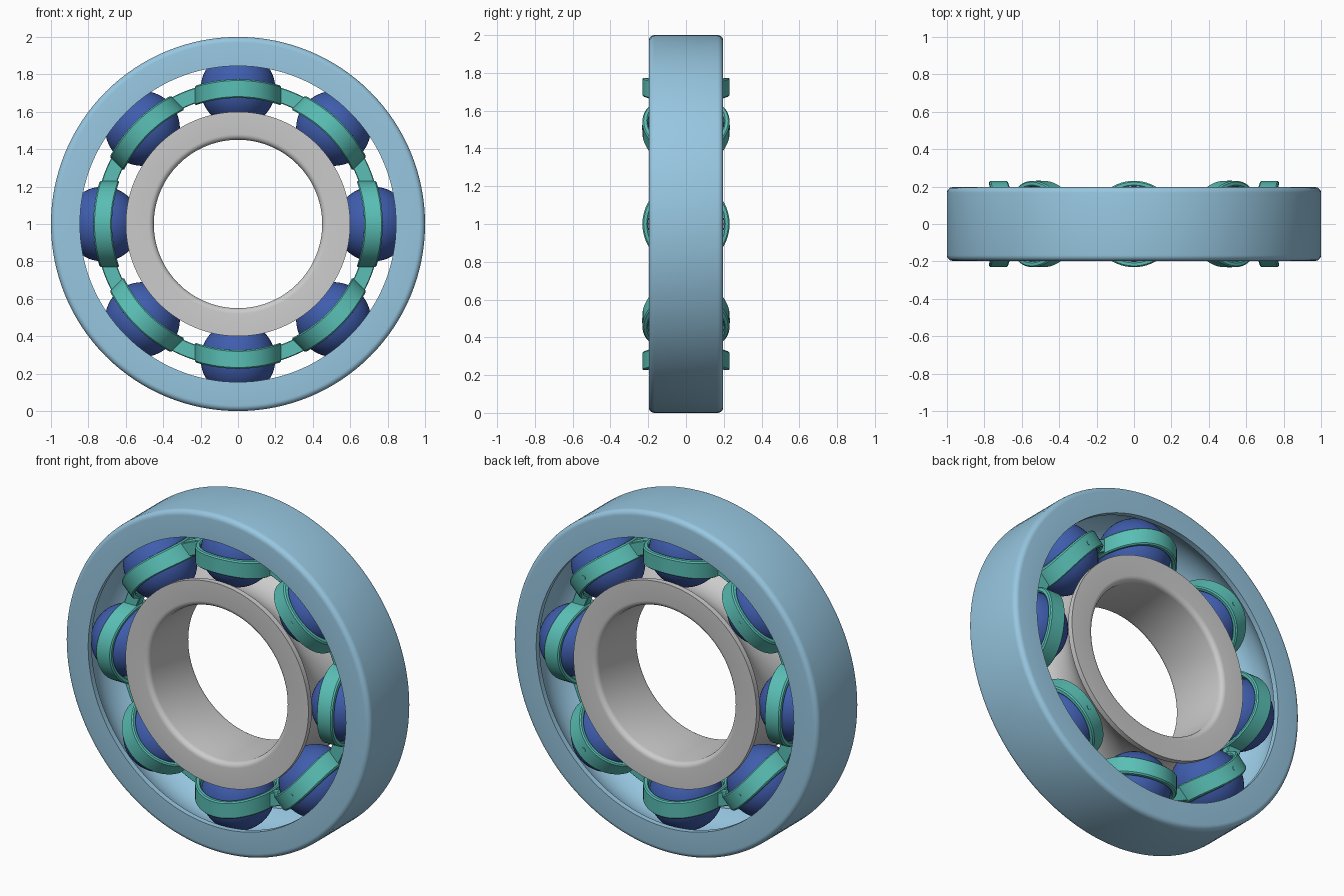
import bpy, bmesh
from math import sin, cos, pi, sqrt, asin
from mathutils import Matrix, Vector

if "Cube" in bpy.data.objects:
    bpy.data.objects.remove(bpy.data.objects["Cube"])

CENTRE = Vector((0, 0, 1))
PITCH, BALL_R, HALF_W = 0.722, 0.2, 0.197
COUNT = 8


def material(name, rgb):
    m = bpy.data.materials.new(name)
    m.diffuse_color = (*rgb, 1)
    m.use_nodes = True
    m.node_tree.nodes["Principled BSDF"].inputs["Base Color"].default_value = m.diffuse_color
    return m


BLUE = material("light_blue", (0.31, 0.57, 0.75))
NAVY = material("navy", (0.05, 0.11, 0.42))
TEAL = material("teal", (0.10, 0.52, 0.46))


def finish(name, bm, mat=None):
    bmesh.ops.recalc_face_normals(bm, faces=bm.faces)
    me = bpy.data.meshes.new(name)
    bm.to_mesh(me)
    bm.free()
    ob = bpy.data.objects.new(name, me)
    bpy.context.collection.objects.link(ob)
    if mat:
        me.materials.append(mat)
    bpy.ops.object.select_all(action='DESELECT')
    ob.select_set(True)
    bpy.context.view_layer.objects.active = ob
    bpy.ops.object.shade_smooth_by_angle(angle=0.6)
    return ob


def loft(bm, rings, closed=True):
    """Skin a list of closed cross-sections."""
    vs = [[bm.verts.new(p) for p in r] for r in rings]
    n = len(vs[0])
    for i in range(len(vs) if closed else len(vs) - 1):
        a, b = vs[i], vs[(i + 1) % len(vs)]
        for j in range(n):
            k = (j + 1) % n
            bm.faces.new((a[j], a[k], b[k], b[j]))
    if not closed:
        bm.faces.new(vs[0])
        bm.faces.new(vs[-1])


def lathe(name, profile, mat=None, seg=128):
    """Revolve (radius, y) points round the bearing axis."""
    bm = bmesh.new()
    loft(bm, [[CENTRE + Vector((r * cos(a), y, r * sin(a))) for r, y in profile]
              for a in (2 * pi * i / seg for i in range(seg))])
    return finish(name, bm, mat)


def groove(edge_r, sign, n=16, r=0.205):
    """Raceway arc from +y to -y, ending at the shoulder radius."""
    y0 = sqrt(r * r - (edge_r - PITCH) ** 2)
    a0 = asin(y0 / r)
    return [(PITCH + sign * r * cos(a), r * sin(a))
            for a in (a0 - 2 * a0 * i / n for i in range(n + 1))]


def rounded(r, sign, f=0.03, n=5):
    """Two filleted corners from -y to +y on the plain side of a ring."""
    q = [(r - sign * f * (1 - cos(a)), -HALF_W + f - f * sin(a))
         for a in (pi / 2 * (1 - i / n) for i in range(n + 1))]
    return q + [(x, -y) for x, y in reversed(q)]


# Races
lathe("outer_race", [(0.845, HALF_W)] + groove(0.845, 1) + [(0.845, -HALF_W)]
      + rounded(1.0, 1), BLUE)
lathe("inner_race", [(0.6, HALF_W)] + groove(0.6, -1) + [(0.6, -HALF_W)]
      + rounded(0.45, -1))


def around(i):
    return Matrix.Translation(CENTRE) @ Matrix.Rotation(i * 2 * pi / COUNT, 4, 'Y')


def section(lo, hi, a, b, c=0.007):
    """Rectangle with chamfered corners."""
    return [(lo + c, a), (hi - c, a), (hi, a + c), (hi, b - c),
            (hi - c, b), (lo + c, b), (lo, b - c), (lo, a + c)]


for i in range(COUNT):
    m = around(i)
    # Ball
    bm = bmesh.new()
    bmesh.ops.create_uvsphere(bm, u_segments=48, v_segments=24, radius=BALL_R,
                              matrix=m @ Matrix.Translation((0, 0, PITCH)))
    finish(f"ball_{i + 1}", bm, NAVY)

    # Cage pocket hoop, bent along the pitch circle
    bm = bmesh.new()
    rings = []
    for k in range(64):
        a = 2 * pi * k / 64
        ring = []
        for R, s in section(0.674, 0.774, 0.201, 0.231):
            t = s * cos(a)
            ring.append(m @ Vector((t, s * sin(a), sqrt(R * R - t * t))))
        rings.append(ring)
    loft(bm, rings)
    finish(f"cage_pocket_{i + 1}", bm, TEAL)

    # Cage web between neighbouring pockets
    bm = bmesh.new()
    loft(bm, [[m @ Vector((R * sin(a), y, R * cos(a)))
               for R, y in section(0.684, 0.764, -0.028, 0.028, 0.004)]
              for a in (0.305 + 0.175 * k / 8 for k in range(9))], closed=False)
    finish(f"cage_web_{i + 1}", bm, TEAL)

# Small pins flush with the diagonal pockets
for i, side in ((1, -1), (3, -1), (1, 1), (3, 1), (5, 1), (7, 1)):
    bm = bmesh.new()
    bmesh.ops.create_cone(bm, cap_ends=True, segments=16, radius1=0.013, radius2=0.013, depth=0.02,
                          matrix=around(i) @ Matrix.Translation((0, side * 0.223, PITCH))
                          @ Matrix.Rotation(pi / 2, 4, 'X'))
    finish("cage_pin", bm, TEAL)
